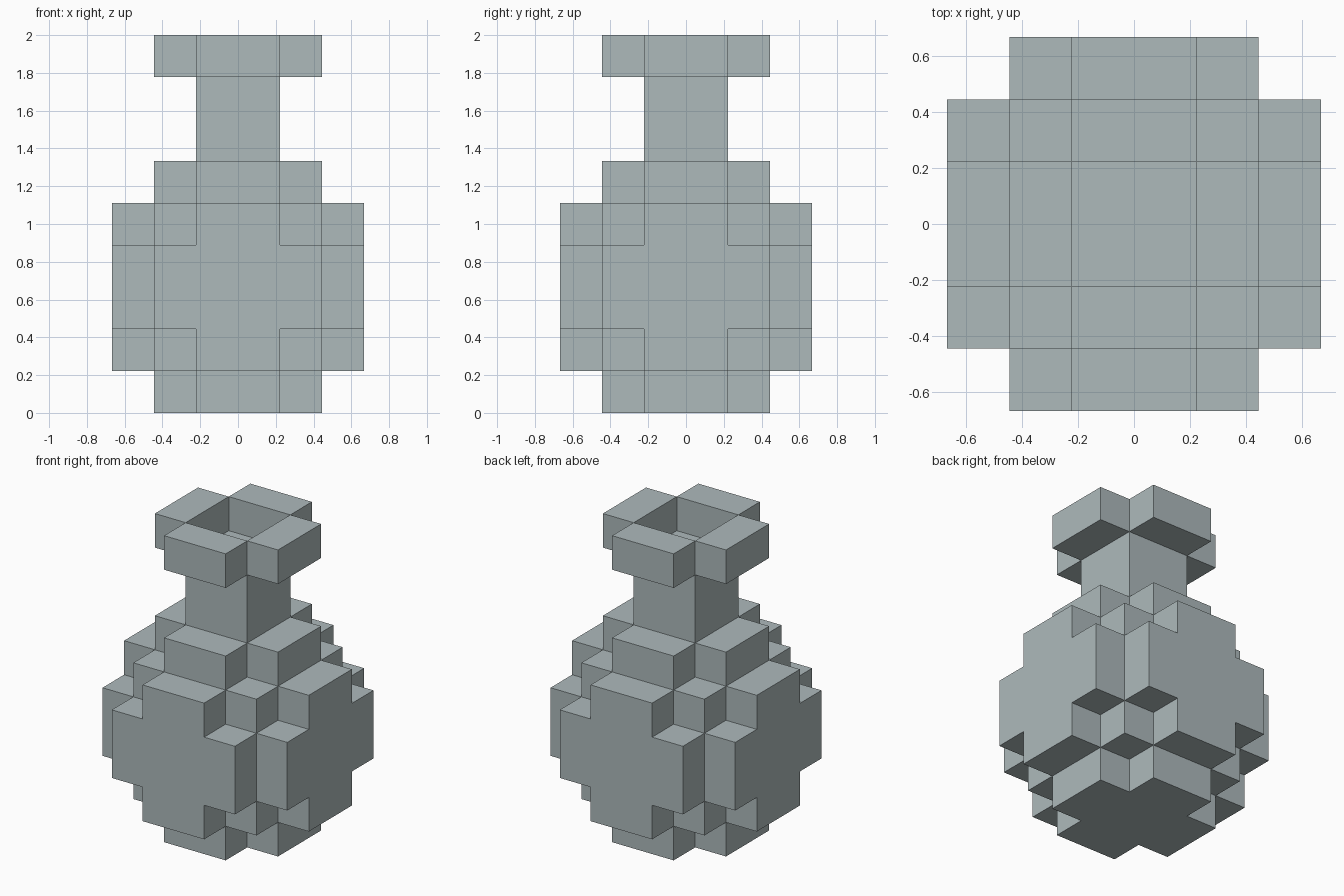
import bpy
import bmesh
from math import radians
from mathutils import Vector

old = bpy.data.objects.get("Cube")
if old:
    bpy.data.objects.remove(old, do_unlink=True)

U = 2 / 9  # edge of one block

stone = bpy.data.materials.new("pale_grey_stone")
stone.use_nodes = True
colour = (0.42, 0.49, 0.50, 1)
stone.diffuse_color = colour
bsdf = stone.node_tree.nodes["Principled BSDF"]
bsdf.inputs["Base Color"].default_value = colour
bsdf.inputs["Roughness"].default_value = 0.8


def rect(a, b):
    """Cells of a centred rectangle with half sizes a and b."""
    return {(x, y) for x in range(-a, a) for y in range(-b, b)}


# Footprints of the courses
square = rect(1, 1)
cross = rect(2, 1) | rect(1, 2)
wide_cross = rect(3, 1) | rect(1, 3) | rect(2, 2)
belly_shape = rect(3, 2) | rect(2, 3)

# Part name, first course, number of courses, footprint
PARTS = [
    ("foot", 0, 1, cross),
    ("lower_belly", 1, 1, wide_cross),
    ("belly", 2, 2, belly_shape),
    ("upper_belly", 4, 1, wide_cross),
    ("shoulder", 5, 1, cross),
    ("neck", 6, 2, square),
    ("rim", 8, 1, cross - square),
]


def cells(part):
    name, start, count, shape = part
    return {(x, y, z) for x, y in shape for z in range(start, start + count)}


filled = set().union(*(cells(p) for p in PARTS))


def build(part):
    """Skin the part's blocks, leaving out faces shared with a neighbour."""
    bm = bmesh.new()
    for cell in sorted(cells(part)):
        centre = Vector(cell) + Vector((0.5, 0.5, 0.5))
        for axis in range(3):
            for sign in (-1, 1):
                n = Vector((0, 0, 0))
                n[axis] = sign
                if tuple(int(c + d) for c, d in zip(cell, n)) in filled:
                    continue
                s = Vector((0, 0, 0))
                s[(axis + 1) % 3] = 1
                t = n.cross(s)
                corners = [n - s - t, n + s - t, n + s + t, n - s + t]
                bm.faces.new([bm.verts.new((centre + c / 2) * U) for c in corners])
    bmesh.ops.remove_doubles(bm, verts=bm.verts, dist=U / 100)
    bmesh.ops.dissolve_limit(bm, angle_limit=radians(1), verts=bm.verts,
                             edges=bm.edges, delimit={'NORMAL'})
    mesh = bpy.data.meshes.new(part[0])
    bm.to_mesh(mesh)
    bm.free()
    mesh.materials.append(stone)
    obj = bpy.data.objects.new(part[0], mesh)
    bpy.context.collection.objects.link(obj)


for part in PARTS:
    build(part)
